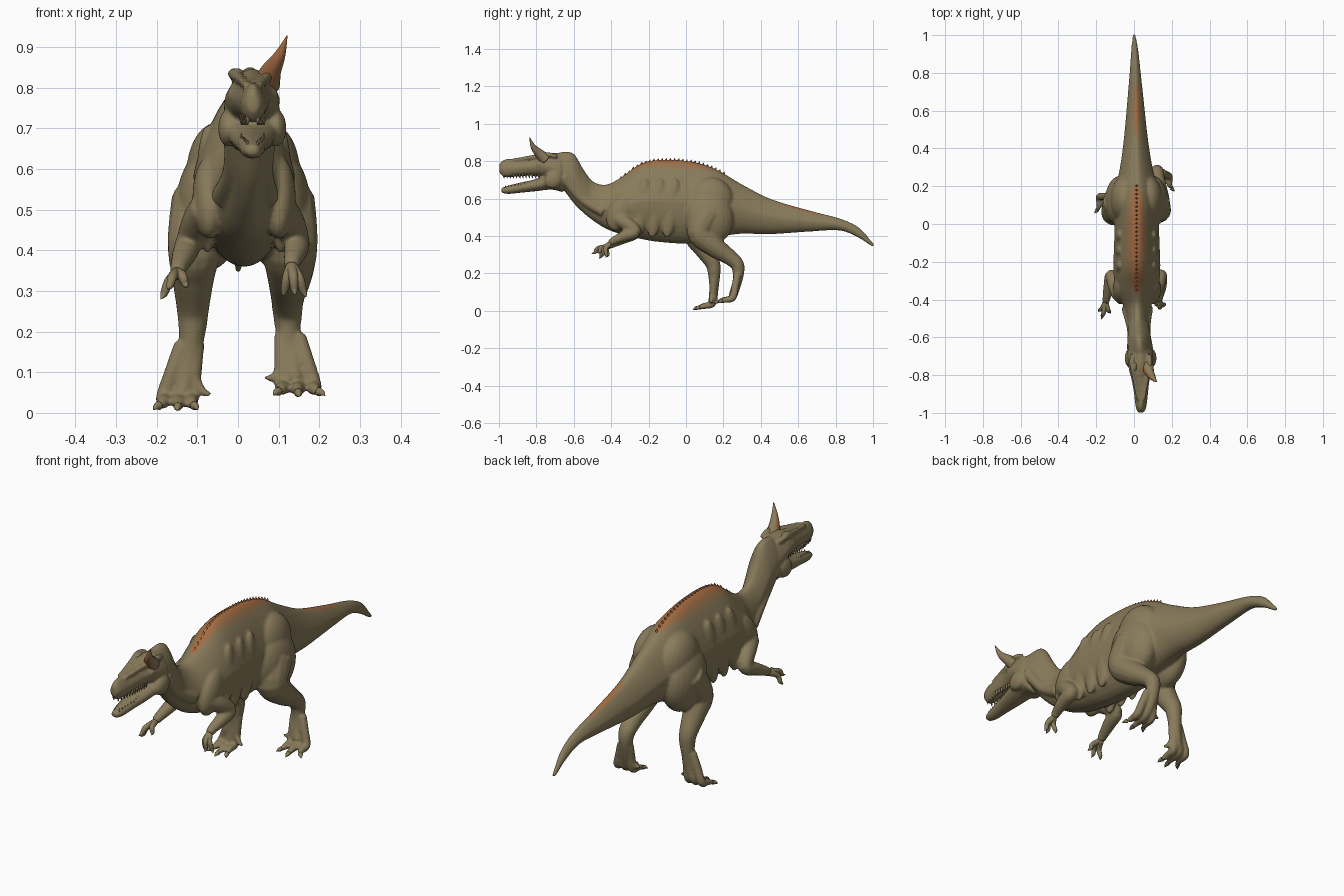
import bpy, bmesh, math
from mathutils import Vector, Matrix

if "Cube" in bpy.data.objects:
    bpy.data.objects.remove(bpy.data.objects["Cube"])


def material(name, colour):
    m = bpy.data.materials.new(name)
    m.use_nodes = True
    m.diffuse_color = (*colour, 1)
    m.node_tree.nodes["Principled BSDF"].inputs["Base Color"].default_value = (*colour, 1)
    return m


PALETTE = [material("olive_hide", (0.25, 0.2, 0.105)),
           material("brown_blend", (0.3, 0.175, 0.08)),
           material("orange_marking", (0.37, 0.15, 0.055))]


def spline(points, steps):
    """Catmull-Rom through tuples of any length."""
    out = []
    last = len(points) - 1
    for i in range(last):
        a, b, c, d = (points[max(0, min(last, i + k))] for k in (-1, 0, 1, 2))
        for s in range(steps):
            t = s / steps
            out.append([0.5 * (2 * q + (r - p) * t + (2 * p - 5 * q + 4 * r - e) * t * t
                               + (3 * q - p - 3 * r + e) * t ** 3)
                        for p, q, r, e in zip(a, b, c, d)])
    return out + [list(points[-1])]


def skin(bm, rings):
    rows = [[bm.verts.new(p) for p in ring] for ring in rings]
    n = len(rows[0])
    faces = [bm.faces.new(rows[0]), bm.faces.new(rows[-1])]
    for low, high in zip(rows, rows[1:]):
        for j in range(n):
            k = (j + 1) % n
            faces.append(bm.faces.new((low[j], low[k], high[k], high[j])))
    bmesh.ops.recalc_face_normals(bm, faces=faces)


def hull(bm, stations, pinch=0.0, sides=32, steps=6):
    """Upright sections from (y, centre x, top, bottom, half width)."""
    rings = []
    for y, cx, top, bottom, w in spline(stations, steps):
        mid, h = (top + bottom) / 2, (top - bottom) / 2
        ring = []
        for j in range(sides):
            a = math.tau * j / sides
            narrow = 1 - pinch * max(0, math.sin(a))
            ring.append((cx + w * math.cos(a) * narrow, y, mid + h * math.sin(a)))
        rings.append(ring)
    skin(bm, rings)


def tube(bm, points, sides=14, steps=5):
    """Round limb through (x, y, z, radius)."""
    path = spline(points, steps)
    centres = [Vector(p[:3]) for p in path]
    rings = []
    side = None
    for i, p in enumerate(path):
        along = (centres[min(i + 1, len(path) - 1)] - centres[max(i - 1, 0)]).normalized()
        side = along.orthogonal() if side is None else side - along * side.dot(along)
        side.normalize()
        up = along.cross(side)
        r = max(p[3], 0.001)
        rings.append([centres[i] + r * (math.cos(a) * side + math.sin(a) * up)
                      for a in (math.tau * j / sides for j in range(sides))])
    skin(bm, rings)


def ball(bm, centre, size, tilt=0):
    m = (Matrix.Translation(centre) @ Matrix.Rotation(tilt, 4, "X")
         @ Matrix.Diagonal((*size, 1)))
    bmesh.ops.create_uvsphere(bm, u_segments=24, v_segments=16, radius=1, matrix=m)


def finish(name, bm, voxel=0, rule=None):
    mesh = bpy.data.meshes.new(name)
    bm.to_mesh(mesh)
    bm.free()
    ob = bpy.data.objects.new(name, mesh)
    bpy.context.collection.objects.link(ob)
    if voxel:
        # Fuse the overlapping muscle forms into one skin
        re = ob.modifiers.new("fuse", "REMESH")
        re.mode = "VOXEL"
        re.voxel_size = voxel
        sm = ob.modifiers.new("soften", "SMOOTH")
        sm.factor = 0.5
        sm.iterations = 6
        graph = bpy.context.evaluated_depsgraph_get()
        fused = bpy.data.meshes.new_from_object(ob.evaluated_get(graph))
        ob.modifiers.clear()
        ob.data = fused
    ob.data.materials.clear()
    for m in PALETTE:
        ob.data.materials.append(m)
    for p in ob.data.polygons:
        p.use_smooth = True
        p.material_index = rule(p) if rule else 0


# Neck, trunk and tail
trunk = [(-.72, .033, .83, .68, .05), (-.66, .03, .85, .65, .062), (-.60, .028, .84, .575, .062),
         (-.55, .025, .76, .525, .057), (-.50, .02, .695, .485, .056), (-.43, .017, .675, .44, .075),
         (-.35, .015, .712, .41, .112), (-.245, .015, .785, .385, .124), (-.14, .015, .808, .368, .122),
         (.02, .015, .80, .36, .117), (.155, .015, .76, .39, .12), (.29, .012, .682, .412, .088),
         (.45, .01, .6, .41, .064), (.66, .008, .537, .424, .043), (.82, .006, .495, .43, .028),
         (.92, .004, .45, .392, .019), (.985, .001, .382, .35, .01), (1.004, 0, .36, .344, .007)]
body = bmesh.new()
hull(body, trunk, pinch=0.35)

# Skull, jaw, brows and cheeks
hull(body, [(-.998, .037, .785, .74, .015), (-.97, .037, .81, .715, .028), (-.9, .037, .815, .718, .037),
            (-.83, .035, .828, .722, .047), (-.75, .035, .846, .712, .066), (-.67, .033, .842, .66, .068)],
     pinch=0.35)
hull(body, [(-.988, .035, .658, .632, .016), (-.95, .035, .67, .625, .028), (-.88, .035, .687, .632, .038),
            (-.8, .035, .706, .64, .052), (-.72, .034, .74, .648, .066), (-.66, .033, .74, .635, .062)])
for s in (-1, 1):
    tube(body, [(.036 + s * .016, -.93, .806, .008), (.036 + s * .032, -.82, .822, .012),
                (.036 + s * .047, -.74, .834, .014), (.036 + s * .045, -.69, .825, .01)])
    ball(body, (.036 + s * .05, -.775, .782), (.013, .02, .015))
    ball(body, (.035 + s * .058, -.71, .70), (.026, .05, .045), 0.5)
    # Neck cord, shoulder and hip muscles
    tube(body, [(.032 + s * .045, -.66, .72, .025), (.025 + s * .038, -.56, .6, .024),
                (.017 + s * .055, -.44, .53, .03)])
    ball(body, (.015 + s * .085, -.345, .53), (.042, .07, .11), -0.5)
    ball(body, (.013 + s * .085, .12, .5), (.082, .135, .15), 0.2)
    ball(body, (.013 + s * .062, .13, .59), (.078, .125, .125), 0.2)
    for y in (-.24, -.16, -.08):
        ball(body, (.015 + s * .09, y, .55), (.028, .045, .16), -0.15)


def foot(mid, base, tips, spur):
    """Metatarsal cords that fan out into toes, and a spur behind."""
    m, b = Vector(mid), Vector(base)
    for tip in tips:
        t = Vector(tip)
        spread = Vector((t.x - b.x, 0, 0))
        tube(body, [(*(m + spread * .4), .02), (*(m.lerp(b, .5) + spread * .6), .02),
                    (*(b + spread * .8), .019), (*(b.lerp(t, .6) + spread * .2), .016), (*t, .01)])
        claw = bmesh.new()
        out = (t - b).normalized()
        tube(claw, [(*t, .011), (*(t + out * .012), .008), (*(t + out * .024 - Vector((0, 0, .004))), .001)], 10)
        finish("toe_claw", claw)
    tube(body, [(*m.lerp(b, .3), .014), (*m.lerp(b, .7).lerp(Vector(spur), .6), .012), (*spur, .006)])


# Left leg, held back
tube(body, [(.105, .12, .52, .085), (.125, .075, .42, .072), (.127, .15, .345, .058), (.122, .235, .285, .042),
            (.122, .277, .24, .036), (.125, .275, .16, .026), (.14, .25, .08, .024)])
foot((.125, .275, .19), (.142, .25, .07), [(.10, .185, .053), (.148, .17, .05), (.198, .19, .052)],
     (.066, .25, .085))

# Right leg, planted forward
tube(body, [(-.08, .12, .52, .085), (-.105, .06, .41, .07), (-.11, .09, .34, .054), (-.111, .14, .26, .041),
            (-.112, .15, .21, .035), (-.12, .15, .13, .026), (-.135, .143, .05, .024)])
foot((-.115, .148, .17), (-.14, .143, .04), [(-.194, .075, .018), (-.148, .06, .016), (-.108, .07, .018)],
     (-.066, .13, .045))


def arm(joints, fingers):
    tube(body, joints)
    wrist = Vector(joints[-1][:3])
    for tip in fingers:
        t = Vector(tip)
        bend = wrist.lerp(t, .5) + Vector((0, -.012, .01))
        digit = bmesh.new()
        tube(digit, [(*wrist, .014), (*bend, .012), (*wrist.lerp(t, .8), .009), (*t, .001)], 10)
        finish("finger", digit)


# Arms
arm([(.09, -.37, .50, .05), (.12, -.33, .475, .042), (.142, -.272, .425, .034), (.143, -.33, .4, .03),
     (.134, -.385, .375, .022), (.132, -.405, .36, .019)],
    [(.11, -.42, .288), (.14, -.45, .29), (.168, -.43, .285)])
arm([(-.07, -.37, .50, .05), (-.095, -.33, .475, .042), (-.12, -.275, .42, .034), (-.132, -.33, .39, .03),
     (-.145, -.39, .36, .022), (-.15, -.41, .345, .019)],
    [(-.19, -.465, .28), (-.172, -.505, .305), (-.125, -.475, .31)])


def marking(p):
    """Orange along the crest and in a patch on the tail."""
    x, y, z = p.center
    if p.normal.z < 0.05:
        return 0
    for mid, length, width, floor in ((-.08, .29, .056, .64), (.6, .14, .02, .5)):
        reach = 1 - ((y - mid) / length) ** 2
        if reach > 0 and z > floor:
            edge = abs(x - .012) / (width * math.sqrt(reach))
            if edge < 1:
                return 2 if edge < .65 else 1
    return 0


finish("body", body, voxel=0.006, rule=marking)

# Crest studs along the spine
studs = bmesh.new()
profile = spline(trunk, 12)
for i in range(26):
    y = -.35 + i * .022
    top = min(profile, key=lambda q: abs(q[0] - y))
    tube(studs, [(.014, y, top[2] - .014, .009), (.014, y + .002, top[2] - .002, .006),
                 (.014, y + .005, top[2] + .008, .001)], 8, 2)
finish("crest_studs", studs, rule=lambda p: 2)

# Single tall horn, orange on its inner front, and a low stump opposite
horn = bmesh.new()
tube(horn, [(.07, -.75, .81, .034), (.082, -.785, .842, .025), (.103, -.818, .88, .014), (.121, -.836, .928, .001)])
finish("horn", horn, rule=lambda p: 2 if p.normal.y + p.normal.x * .6 < -.1 else 0)
stump = bmesh.new()
ball(stump, (-.002, -.755, .832), (.018, .03, .015))
finish("horn_stump", stump)

# Short teeth in both jaws
teeth = bmesh.new()
for s in (-1, 1):
    for i in range(12):
        y = -.975 + i * .017
        x = .036 + s * (.012 + .016 * min(1, i / 5))
        tube(teeth, [(x, y, .735, .006), (x, y, .722, .005), (x, y + .003, .708, .001)], 6, 2)
        z = .655 + .0025 * i
        tube(teeth, [(x, y + .008, z, .005), (x, y + .01, z + .016, .001)], 6, 2)
finish("teeth", teeth)
